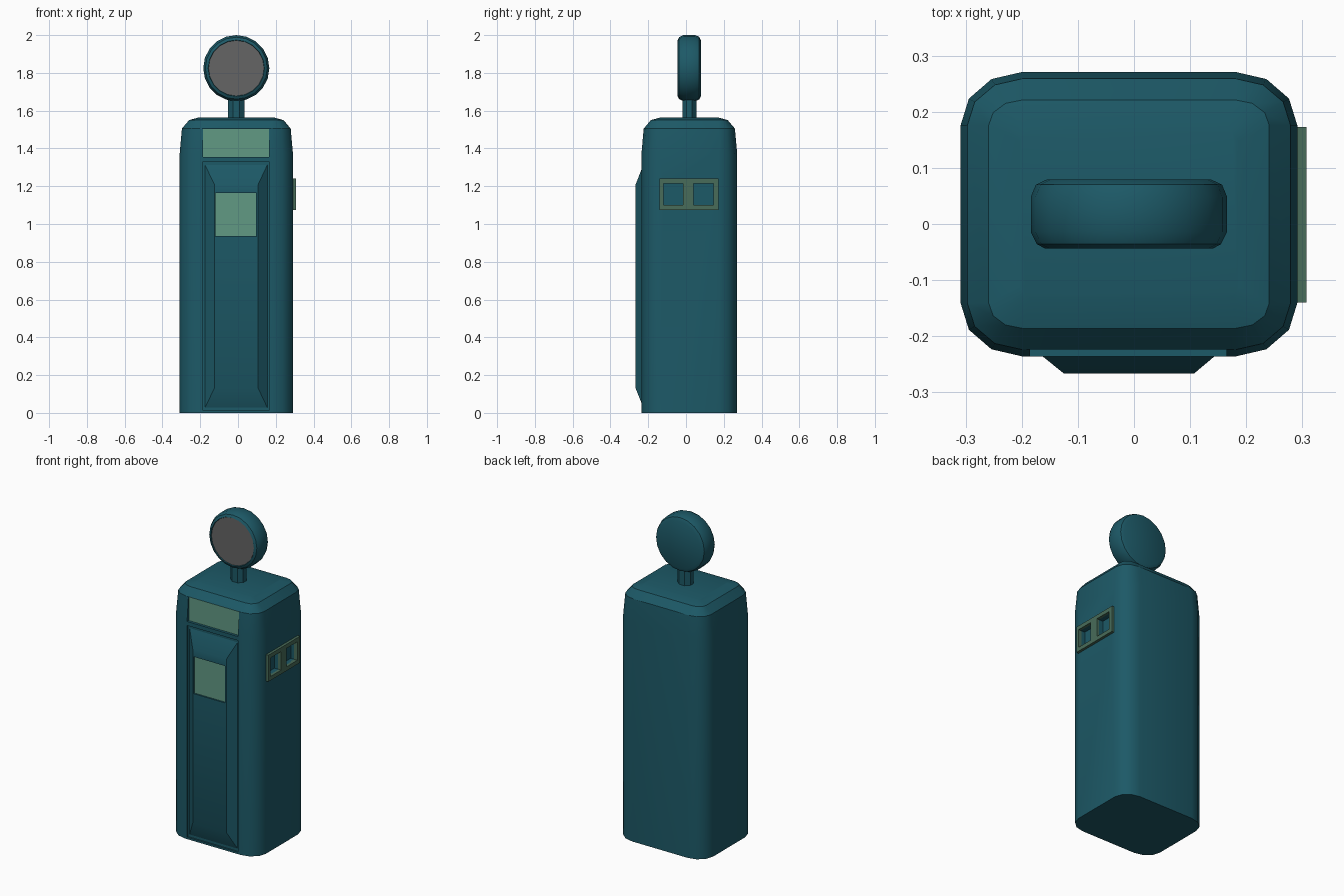
import bpy, bmesh, math

if "Cube" in bpy.data.objects:
    bpy.data.objects.remove(bpy.data.objects["Cube"])

CX, CY = -0.009, 0.0175      # body axis


def material(name, rgb):
    m = bpy.data.materials.new(name)
    m.diffuse_color = (*rgb, 1)
    m.use_nodes = True
    m.node_tree.nodes["Principled BSDF"].inputs["Base Color"].default_value = m.diffuse_color
    return m


TEAL = material("teal_paint", (0.012, 0.1, 0.135))
GREEN = material("pale_green_glass", (0.12, 0.32, 0.23))
OLIVE = material("olive_trim", (0.065, 0.15, 0.1))
DARK = material("grey_face", (0.13, 0.13, 0.13))


def finish(name, bm, mat):
    bmesh.ops.recalc_face_normals(bm, faces=bm.faces)
    me = bpy.data.meshes.new(name)
    bm.to_mesh(me)
    bm.free()
    ob = bpy.data.objects.new(name, me)
    bpy.context.collection.objects.link(ob)
    if mat:
        me.materials.append(mat)
    return ob


def activate(ob):
    bpy.ops.object.select_all(action='DESELECT')
    ob.select_set(True)
    bpy.context.view_layer.objects.active = ob


def smooth(ob, angle=34):
    activate(ob)
    bpy.ops.object.shade_smooth_by_angle(angle=math.radians(angle))


def loft(name, rings, mat):
    """Skin a stack of equal-length point rings and cap both ends."""
    bm = bmesh.new()
    vs = [[bm.verts.new(p) for p in r] for r in rings]
    n = len(vs[0])
    for a, b in zip(vs, vs[1:]):
        for i in range(n):
            j = (i + 1) % n
            bm.faces.new((a[i], a[j], b[j], b[i]))
    bm.faces.new(vs[0])
    bm.faces.new(vs[-1])
    return finish(name, bm, mat)


def boxes(name, bounds, mat):
    """One object from (x0, x1, y0, y1, z0, z1) boxes."""
    bm = bmesh.new()
    for x0, x1, y0, y1, z0, z1 in bounds:
        for v in bmesh.ops.create_cube(bm, size=1)["verts"]:
            v.co = (x1 if v.co.x > 0 else x0,
                    y1 if v.co.y > 0 else y0,
                    z1 if v.co.z > 0 else z0)
    return finish(name, bm, mat)


def carve(ob, bounds):
    """Cut boxes out of an object."""
    cutter = boxes("cutter", bounds, ob.data.materials[0])
    cutter.hide_render = True
    mod = ob.modifiers.new("carve", 'BOOLEAN')
    mod.operation, mod.solver, mod.object = 'DIFFERENCE', 'EXACT', cutter
    activate(ob)
    bpy.ops.object.modifier_apply(modifier=mod.name)
    bpy.data.objects.remove(cutter)


def rounded_ring(z, inset):
    hx, hy = 0.3 - inset, 0.2535 - inset
    rx, ry = max(0.11 - inset, 0.02), max(0.095 - inset, 0.02)
    pts = []
    for q, (sx, sy) in enumerate([(1, 1), (-1, 1), (-1, -1), (1, -1)]):
        for k in range(4):
            a = math.pi / 2 * (q + k / 3)
            pts.append((CX + sx * (hx - rx) + rx * math.cos(a),
                        CY + sy * (hy - ry) + ry * math.sin(a), z))
    return pts


def disc_ring(y, r, n=20):
    return [(CX + r * math.cos(math.tau * i / n), y,
             1.825 + r * math.sin(math.tau * i / n)) for i in range(n)]


def front_rect(y, x0, x1, z0, z1):
    return [(x0, y, z0), (x1, y, z0), (x1, y, z1), (x0, y, z1)]


# Cabinet, with recesses for the sign, the door and the side ports
HOLES = [(-0.12, -0.015), (0.04, 0.145)]
cabinet = loft("cabinet", [rounded_ring(z, i) for z, i in
               [(0, 0), (1.37, 0), (1.505, 0.012), (1.55, 0.05), (1.565, 0.105)]], TEAL)
carve(cabinet, [(-0.185, 0.165, -0.4, -0.218, 1.355, 1.505),
                (-0.185, 0.165, -0.4, -0.226, 0.012, 1.33)]
      + [(0.262, 0.4, a, b, 1.10, 1.215) for a, b in HOLES])
smooth(cabinet)

# Bevelled front door with window recess
door = loft("front_door", [front_rect(-0.222, -0.18, 0.16, 0.018, 1.323),
                           front_rect(-0.2665, -0.125, 0.107, 0.13, 1.21)], TEAL)
carve(door, [(-0.12, 0.097, -0.4, -0.256, 0.935, 1.165)])
smooth(door)

# Glass panels
boxes("top_sign_panel", [(-0.184, 0.164, -0.2215, -0.21, 1.356, 1.504)], GREEN)
boxes("door_window", [(-0.119, 0.096, -0.2585, -0.25, 0.936, 1.164)], GREEN)

# Side plate with two square openings
plate = boxes("side_plate", [(0.285, 0.3075, -0.14, 0.173, 1.075, 1.24)], OLIVE)
carve(plate, [(0.2, 0.4, a, b, 1.10, 1.215) for a, b in HOLES])

# Neck between cabinet and globe
neck = loft("neck", [[(CX + 0.047 * math.cos(math.tau * (i + .5) / 8),
                       CY + 0.04 * math.sin(math.tau * (i + .5) / 8), z)
                      for i in range(8)] for z in (1.555, 1.68)], TEAL)

# Round globe with rounded rim and shallow front dish
globe = loft("globe", [disc_ring(y, r) for y, r in
             [(-0.036, 0.147), (-0.044, 0.149), (-0.036, 0.164), (-0.014, 0.175),
              (0.048, 0.175), (0.070, 0.166), (0.079, 0.147)]], TEAL)
smooth(globe)
loft("globe_face", [disc_ring(-0.039, 0.1465), disc_ring(-0.03, 0.1465)], DARK)
